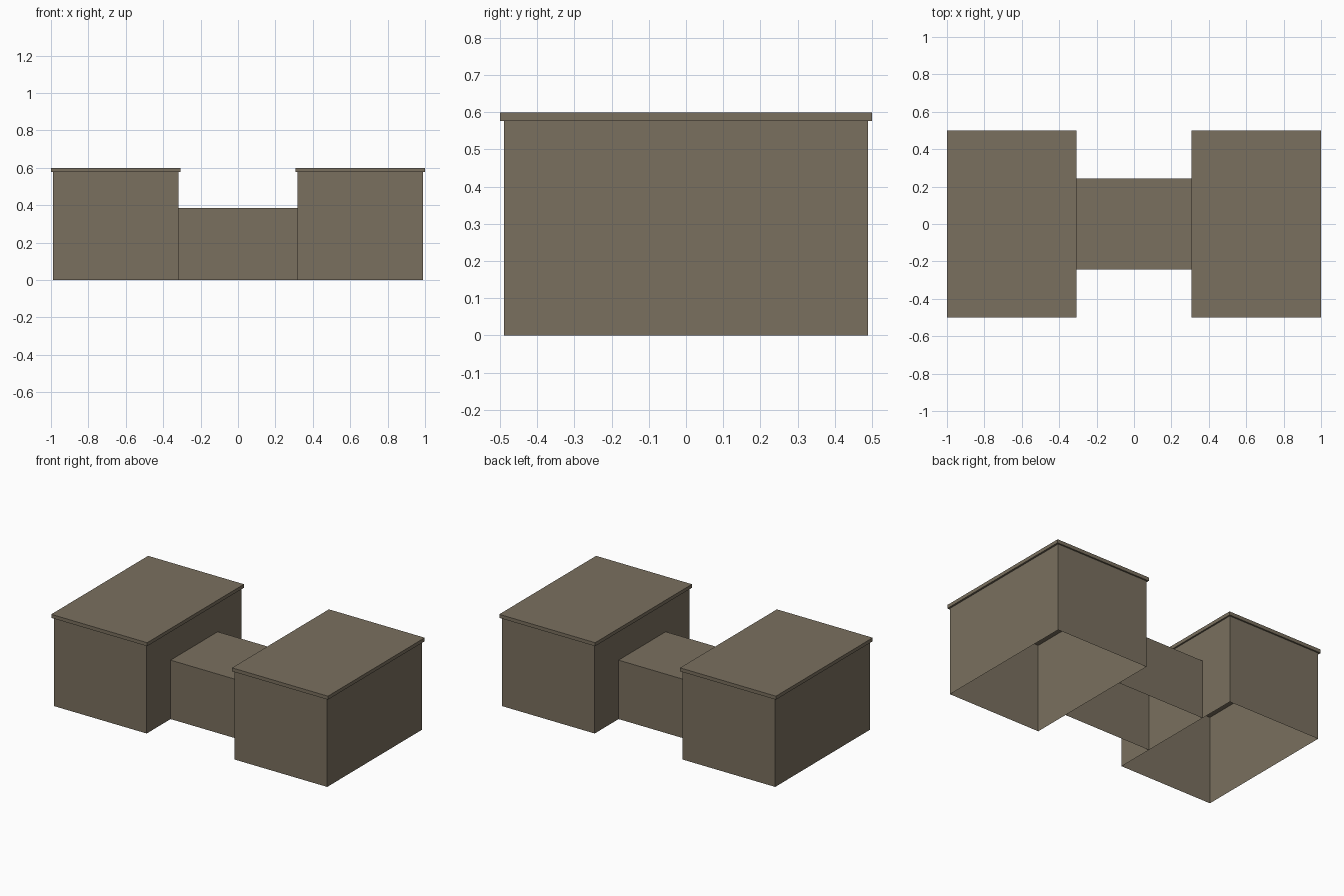
import bpy
import bmesh

cube = bpy.data.objects.get("Cube")
if cube:
    bpy.data.objects.remove(cube, do_unlink=True)

# Single flat colour
stone = bpy.data.materials.new("taupe brown")
stone.use_nodes = True
colour = (0.195, 0.162, 0.114, 1)
stone.diffuse_color = colour
stone.node_tree.nodes["Principled BSDF"].inputs["Base Color"].default_value = colour


def box(name, low, high, open_sides=()):
    """Box between two corners, without the faces that point along open_sides."""
    bm = bmesh.new()
    bmesh.ops.create_cube(bm, size=1)
    for v in bm.verts:
        v.co = [low[i] if v.co[i] < 0 else high[i] for i in range(3)]
    bm.normal_update()
    removed = [f for f in bm.faces
               if any(f.normal[axis] * sign > 0.9 for axis, sign in open_sides)]
    bmesh.ops.delete(bm, geom=removed, context='FACES')
    mesh = bpy.data.meshes.new(name)
    bm.to_mesh(mesh)
    bm.free()
    mesh.materials.append(stone)
    obj = bpy.data.objects.new(name, mesh)
    bpy.context.collection.objects.link(obj)
    return obj


BOTTOM, TOP, LEFT, RIGHT = (2, -1), (2, 1), (0, 1), (0, -1)
INNER, OUTER, LID_Z = 0.317, 0.988, 0.577

# Two hollow end blocks, each capped by an overhanging slab
for side, sign in (("left", 1), ("right", -1)):
    x0, x1 = sorted((sign * INNER, sign * OUTER))
    box(side + "_block_walls", (x0, -0.49, 0), (x1, 0.49, LID_Z), (BOTTOM, TOP))
    x0, x1 = sorted((sign * 0.307, sign * 1.0))
    box(side + "_block_lid", (x0, -0.5, LID_Z), (x1, 0.5, 0.6))

# Lower hollow link between the blocks
box("middle_link", (-INNER, -0.243, 0), (INNER, 0.243, 0.385), (BOTTOM, LEFT, RIGHT))
